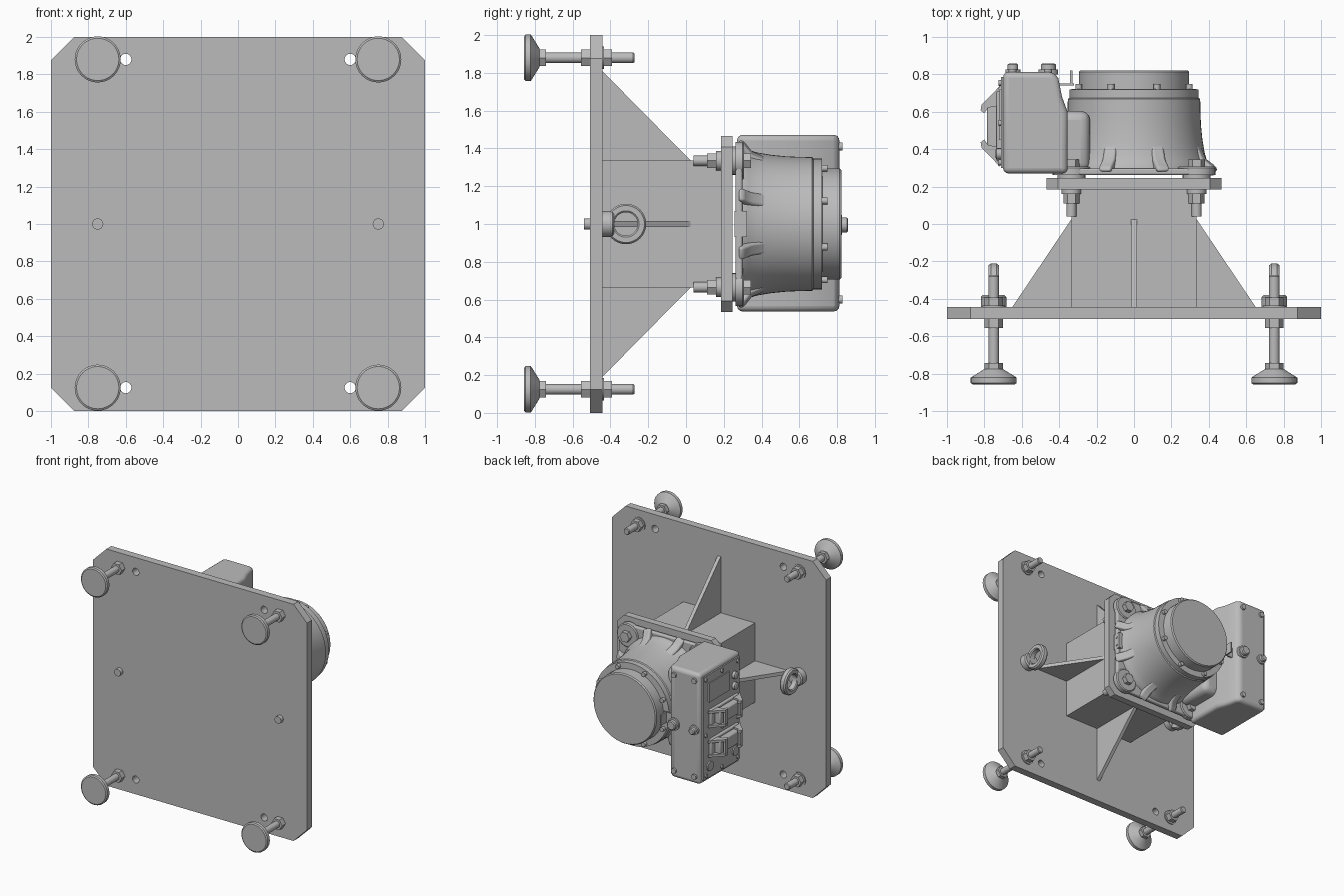
import bpy, bmesh
from math import cos, sin, pi, radians
from mathutils import Vector, Matrix

cube = bpy.data.objects.get("Cube")
if cube:
    bpy.data.objects.remove(cube, do_unlink=True)

GREY = (0.5, 0.5, 0.5, 1.0)
metal = bpy.data.materials.new("plain_grey_metal")
metal.use_nodes = True
metal.diffuse_color = GREY
next(n for n in metal.node_tree.nodes if n.type == 'BSDF_PRINCIPLED').inputs["Base Color"].default_value = GREY
parts = []


def finish(name, bm, bevel=0.0, segments=3):
    bmesh.ops.recalc_face_normals(bm, faces=bm.faces)
    mesh = bpy.data.meshes.new(name)
    bm.to_mesh(mesh)
    bm.free()
    mesh.materials.append(metal)
    ob = bpy.data.objects.new(name, mesh)
    bpy.context.collection.objects.link(ob)
    if bevel:
        mod = ob.modifiers.new("rounded_edges", 'BEVEL')
        mod.width, mod.segments, mod.limit_method = bevel, segments, 'ANGLE'
    parts.append(ob)
    return ob


def lathe(name, centre, profile, sides=48, axis='y', closed=False):
    """Spin (radius, position) pairs about an axis through centre (the other two coordinates)."""
    bm = bmesh.new()
    a, b = centre
    rings = []
    for r, h in profile:
        ring = []
        for i in range(sides):
            u, v = a + r * cos(2 * pi * i / sides), b + r * sin(2 * pi * i / sides)
            ring.append(bm.verts.new((u, h, v) if axis == 'y' else (h, u, v)))
        rings.append(ring)
    pairs = list(zip(rings, rings[1:]))
    if closed:
        pairs.append((rings[-1], rings[0]))
    else:
        bm.faces.new(rings[0])
        bm.faces.new(rings[-1])
    for p, q in pairs:
        for i in range(sides):
            j = (i + 1) % sides
            bm.faces.new((p[i], p[j], q[j], q[i]))
    return finish(name, bm)


def rod(name, centre, r, y0, y1, sides=24):
    return lathe(name, centre, [(r, y0), (r, y1)], sides)


def prism(name, points, axis, low, high, bevel=0.0, segments=3):
    """Extrude a flat outline along one axis; the outline uses the other two, in xyz order."""
    k = 'xyz'.index(axis)
    bm = bmesh.new()
    caps = []
    for h in (low, high):
        cap = []
        for p in points:
            co = list(p)
            co.insert(k, h)
            cap.append(bm.verts.new(co))
        bm.faces.new(cap)
        caps.append(cap)
    n = len(points)
    for i in range(n):
        j = (i + 1) % n
        bm.faces.new((caps[0][i], caps[0][j], caps[1][j], caps[1][i]))
    return finish(name, bm, bevel, segments)


def box(name, x, y, z, bevel=0.0):
    return prism(name, [(x[0], z[0]), (x[1], z[0]), (x[1], z[1]), (x[0], z[1])], 'y', y[0], y[1], bevel)


def octagon(half, cut):
    s = half - cut
    return [(a, b + 1) for a, b in [(-s, -half), (s, -half), (half, -s), (half, s),
                                    (s, half), (-s, half), (-half, s), (-half, -s)]]


# Mounting plate with four drilled holes
plate = prism("mounting_plate", octagon(1, 0.125), 'y', -0.508, -0.443)
for sx in (-1, 1):
    for z in (0.125, 1.88):
        drill = rod("hole_cutter", (sx * 0.6, z), 0.03, -0.6, -0.3)
        drill.hide_render = True
        mod = plate.modifiers.new("hole", 'BOOLEAN')
        mod.operation, mod.object, mod.solver = 'DIFFERENCE', drill, 'EXACT'
        bpy.context.view_layer.objects.active = plate
        bpy.ops.object.modifier_apply(modifier=mod.name)
        parts.remove(drill)
        bpy.data.objects.remove(drill, do_unlink=True)

# Levelling feet
for sx in (-1, 1):
    for z in (0.125, 1.88):
        c = (sx * 0.75, z)
        lathe("foot_pad", c, [(0.113, -0.857), (0.123, -0.85), (0.123, -0.822), (0.113, -0.815),
                              (0.06, -0.782), (0.05, -0.775)])
        rod("foot_nut", c, 0.05, -0.778, -0.742, 6)
        lathe("foot_rod", c, [(0.028, -0.76), (0.028, -0.28), (0.023, -0.273)], 24)
        rod("front_lock_nut", c, 0.05, -0.555, -0.508, 6)
        rod("back_washer", c, 0.06, -0.445, -0.435)
        rod("back_lock_nut", c, 0.05, -0.44, -0.392, 6)

# Lifting eyes with their bolts
for sx in (-1, 1):
    c = (sx * 0.75, 1)
    x = sx * 0.75
    rod("eye_bolt_end", c, 0.03, -0.54, -0.5)
    lathe("eye_collar", c, [(0.068, -0.445), (0.068, -0.39), (0.058, -0.38)])
    lathe("lifting_eye", (-0.318, 1), [(0.062, x - 0.02), (0.07, x - 0.027), (0.098, x - 0.027), (0.107, x - 0.015),
                                       (0.107, x + 0.015), (0.098, x + 0.027), (0.07, x + 0.027), (0.062, x + 0.02)],
          40, 'x', True)

# Pedestal, its gussets and the top flange
box("pedestal", (-0.335, 0.335), (-0.445, 0.19), (0.665, 1.335))
for s in (-1, 1):
    prism("side_gusset", [(s * 0.33, -0.443), (s * 0.65, -0.443), (s * 0.335, 0.025), (s * 0.33, 0.025)],
          'z', 0.985, 1.015)
    prism("upright_gusset", [(-0.443, 1 + s * 0.33), (-0.443, 1 + s * 0.81), (0.025, 1 + s * 0.335),
                             (0.025, 1 + s * 0.33)], 'x', -0.015, 0.015)
prism("pedestal_flange", octagon(0.467, 0.06), 'y', 0.185, 0.245)

# Base casting with corner ears, bolts and scalloped ridges
prism("base_casting", octagon(0.425, 0.05), 'y', 0.262, 0.298, 0.01)
for sx in (-1, 1):
    for sz in (-1, 1):
        c = (sx * 0.335, 1 + sz * 0.335)
        rod("ear_pad", c, 0.075, 0.24, 0.265)
        lathe("corner_ear", c, [(0.1, 0.262), (0.1, 0.3), (0.092, 0.308)], 32)
        rod("flange_bolt", c, 0.027, 0.04, 0.3)
        rod("flange_nut", c, 0.043, 0.11, 0.165, 6)
        rod("flange_washer", c, 0.052, 0.16, 0.187)
        rod("flange_bolt_head", c, 0.045, 0.3, 0.345, 6)
for quarter in range(4):
    for swing in (-25, 25):
        ridge = prism("base_ridge", [(0.3, 0.28), (0.465, 0.28), (0.46, 0.305), (0.4, 0.35), (0.36, 0.44), (0.3, 0.46)],
                      'z', -0.035, 0.035, 0.015)
        turn = Matrix.Rotation(radians(45 + 90 * quarter + swing), 4, 'Y')
        ridge.data.transform(Matrix.Translation((0, 0, 1)) @ turn)

# Turned body and cap
lathe("round_body", (0, 1), [(0.405, 0.27), (0.405, 0.305), (0.392, 0.33), (0.378, 0.38), (0.366, 0.45), (0.358, 0.53),
                             (0.355, 0.6), (0.354, 0.668), (0.346, 0.674), (0.346, 0.72), (0.295, 0.722),
                             (0.295, 0.812), (0.287, 0.822)], 64)
for i in range(8):
    a = 2 * pi * (i + 0.5) / 8
    rod("cap_screw", (0.32 * cos(a), 1 + 0.32 * sin(a)), 0.018, 0.71, 0.748, 16)
side_plate = box("side_label_block", (0.37, 0.425), (0.258, 0.322), (0.932, 1.07))
for z in (0.965, 1.035):
    lathe("label_screw", (0.29, z), [(0.01, 0.42), (0.01, 0.431)], 12, 'x')

# Connector housing and the neck joining it to the body
prism("connector_housing", [(-0.7, 0.27), (-0.7, 0.812), (-0.43, 0.812), (-0.405, 0.78), (-0.385, 0.68),
                            (-0.355, 0.6), (-0.355, 0.27)], 'z', 0.537, 1.472, 0.03, 4)
box("housing_neck", (-0.42, -0.235), (0.275, 0.605), (0.66, 1.34), 0.05)
for x in (-0.65, -0.46):
    for z in (0.6, 1.41):
        rod("housing_screw", (x, z), 0.022, 0.8, 0.828, 16)
for x, r in ((-0.648, 0.028), (-0.458, 0.04)):
    lathe("cable_plug", (x, 0.995), [(r + 0.012, 0.8), (r + 0.012, 0.825), (r, 0.827), (r, 0.852), (r - 0.008, 0.858)], 24)
box("housing_bracket", (-0.42, -0.32), (0.74, 0.752), (0.95, 1.04))
box("bracket_tab", (-0.342, -0.33), (0.745, 0.82), (0.95, 1.04))

# Connector panel, sockets and latches on the outer side
box("connector_panel", (-0.712, -0.69), (0.3, 0.785), (0.57, 1.44))
for y in (0.33, 0.54, 0.755):
    for z in (0.6, 0.94, 1.41):
        lathe("panel_screw", (y, z), [(0.016, -0.7), (0.016, -0.724)], 12, 'x')
box("blank_cover", (-0.722, -0.7), (0.45, 0.72), (1.21, 1.37))
for z in (1.22, 1.31):
    lathe("small_socket", (0.375, z), [(0.03, -0.7), (0.03, -0.735), (0.022, -0.74)], 20, 'x')
for y in (0.36, 0.7):
    lathe("cable_port", (y, 0.665), [(0.04, -0.7), (0.04, -0.722)], 20, 'x')
for z in (0.82, 1.07):
    box("socket_base", (-0.735, -0.7), (0.335, 0.71), (z - 0.075, z + 0.075), 0.008)
    box("socket_hood", (-0.785, -0.72), (0.38, 0.665), (z - 0.055, z + 0.055), 0.012)
    for s in (-1, 1):
        outline = [(-0.72, 0.215), (-0.75, 0.18), (-0.815, 0.115), (-0.82, 0.085), (-0.8, 0.07),
                   (-0.78, 0.1), (-0.725, 0.11)]
        for dz in (-0.06, 0.06):
            prism("latch_arm", [(x, 0.522 + s * d) for x, d in outline], 'z', z + dz - 0.01, z + dz + 0.01)
        box("latch_bar", (-0.815, -0.795), sorted((0.522 + s * 0.08, 0.522 + s * 0.115)), (z - 0.06, z + 0.06))

# Smooth round surfaces, keep the edges crisp
bpy.ops.object.select_all(action='DESELECT')
for ob in parts:
    ob.select_set(True)
bpy.context.view_layer.objects.active = plate
bpy.ops.object.shade_smooth_by_angle(angle=radians(32))
